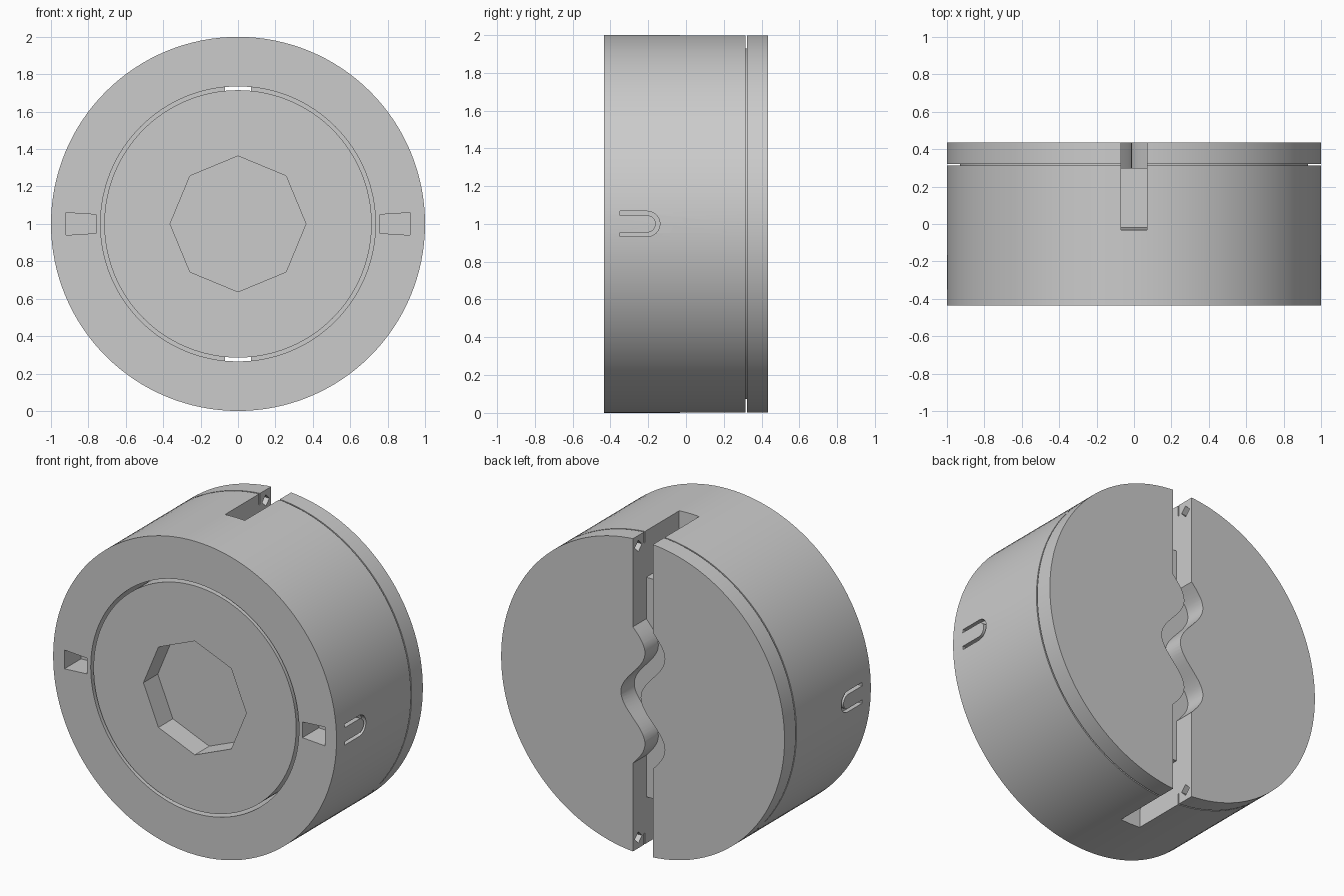
import bpy, bmesh, math
from mathutils import Vector

old = bpy.data.objects.get("Cube")
if old:
    bpy.data.objects.remove(old, do_unlink=True)

grey = bpy.data.materials.new("plain_grey")
grey.use_nodes = True
grey.diffuse_color = (0.6, 0.6, 0.6, 1)
grey.node_tree.nodes["Principled BSDF"].inputs["Base Color"].default_value = (0.6, 0.6, 0.6, 1)

CENTRE = 1.0          # height of the axis
HALF = 0.435          # half of the body length
GAP = 0.07            # half width of the jaw gap


def make_object(name, bm):
    bmesh.ops.recalc_face_normals(bm, faces=bm.faces)
    mesh = bpy.data.meshes.new(name)
    bm.to_mesh(mesh)
    bm.free()
    mesh.materials.append(grey)
    obj = bpy.data.objects.new(name, mesh)
    bpy.context.collection.objects.link(obj)
    return obj


def lathe(name, profile, steps):
    """Spin (radius, y) points about the y axis."""
    bm = bmesh.new()
    verts = [bm.verts.new((0, y, CENTRE + r)) for r, y in profile]
    edges = [bm.edges.new(pair) for pair in zip(verts, verts[1:])]
    bmesh.ops.spin(bm, geom=verts + edges, cent=(0, 0, CENTRE), axis=(0, 1, 0),
                   angle=math.tau, steps=steps)
    bmesh.ops.remove_doubles(bm, verts=bm.verts, dist=0.0005)
    return make_object(name, bm)


def prism(name, outline, axis, low, high):
    """Extrude an outline along x, or along y; heights are from the axis."""
    bm = bmesh.new()
    place = (lambda a, b: (low, a, CENTRE + b)) if axis == "x" else (lambda a, b: (a, low, CENTRE + b))
    face = bm.faces.new([bm.verts.new(place(a, b)) for a, b in outline])
    top = bmesh.ops.extrude_face_region(bm, geom=[face])["geom"]
    shift = Vector((high - low, 0, 0)) if axis == "x" else Vector((0, high - low, 0))
    bmesh.ops.translate(bm, vec=shift, verts=[g for g in top if isinstance(g, bmesh.types.BMVert)])
    return make_object(name, bm)


def rectangle(a0, a1, b0, b1):
    return [(a0, b0), (a1, b0), (a1, b1), (a0, b1)]


def polygon(a, b, radius, sides):
    return [(a + radius * math.sin(math.tau * i / sides),
             b + radius * math.cos(math.tau * i / sides)) for i in range(sides)]


# Round body with a front ring groove and a thin groove around the rim
body = lathe("chuck_body", [
    (0, -HALF), (0.715, -HALF), (0.715, 0), (0.735, 0), (0.735, -HALF),
    (1, -HALF), (1, 0.314), (0.93, 0.314), (0.93, 0.322), (1, 0.322),
    (1, HALF), (0, HALF)], 128)

cutters = []

# Octagonal socket in the front
cutters.append(prism("socket_cut", polygon(0, 0, 0.363, 8), "y", -0.6, -0.29))


# Wavy gap between the two back jaws
def wave(z):
    return 0.085 * math.cos(math.tau * z / 0.58) if abs(z) < 0.435 else 0


heights = [-1.2] + [-0.435 + 0.87 * i / 48 for i in range(49)] + [1.2]
gap = [(wave(z) + GAP, z) for z in heights] + [(wave(z) - GAP, z) for z in reversed(heights)]
cutters.append(prism("jaw_gap_cut", gap, "y", 0.30, 0.6))

for side in (-1, 1):
    # Deep slot through the rim above and below the hub
    slot = rectangle(-0.04, 0.6, side * 0.7, side * 1.2)
    slot[0] = (-0.02, side * 0.7)
    cutters.append(prism("rim_slot_cut", slot, "x", -GAP, GAP))

    # Tapered pocket in the front ring
    pocket = [(side * 0.76, -0.05), (side * 0.92, -0.06), (side * 0.92, 0.06), (side * 0.76, 0.05)]
    cutters.append(prism("pocket_cut", pocket, "y", -0.6, -0.27))

    # U-shaped groove on the side
    bend = [math.pi * i / 16 for i in range(17)]
    outer = [(-0.205 + 0.067 * math.sin(t), 0.067 * math.cos(t)) for t in bend]
    inner = [(-0.205 + 0.045 * math.sin(t), 0.045 * math.cos(t)) for t in reversed(bend)]
    loop = [(-0.35, 0.067)] + outer + [(-0.35, -0.067), (-0.35, -0.045)] + inner + [(-0.35, 0.045)]
    cutters.append(prism("side_groove_cut", loop, "x", side * 0.97, side * 1.1))

    # Small square holes in the facing jaw walls
    for end in (-1, 1):
        square = polygon(0.38, end * 0.93, 0.036, 4)
        cutters.append(prism("pin_hole_cut", square, "x", side * 0.05, side * 0.11))

# Cut every opening out of the body
bpy.context.view_layer.objects.active = body
for cutter in cutters:
    cut = body.modifiers.new("cut", "BOOLEAN")
    cut.operation = "DIFFERENCE"
    cut.solver = "EXACT"
    cut.object = cutter
    bpy.ops.object.modifier_apply(modifier=cut.name)
    bpy.data.objects.remove(cutter, do_unlink=True)

for obj in bpy.context.selected_objects:
    obj.select_set(False)
body.select_set(True)
bpy.ops.object.shade_smooth_by_angle(angle=math.radians(25))
